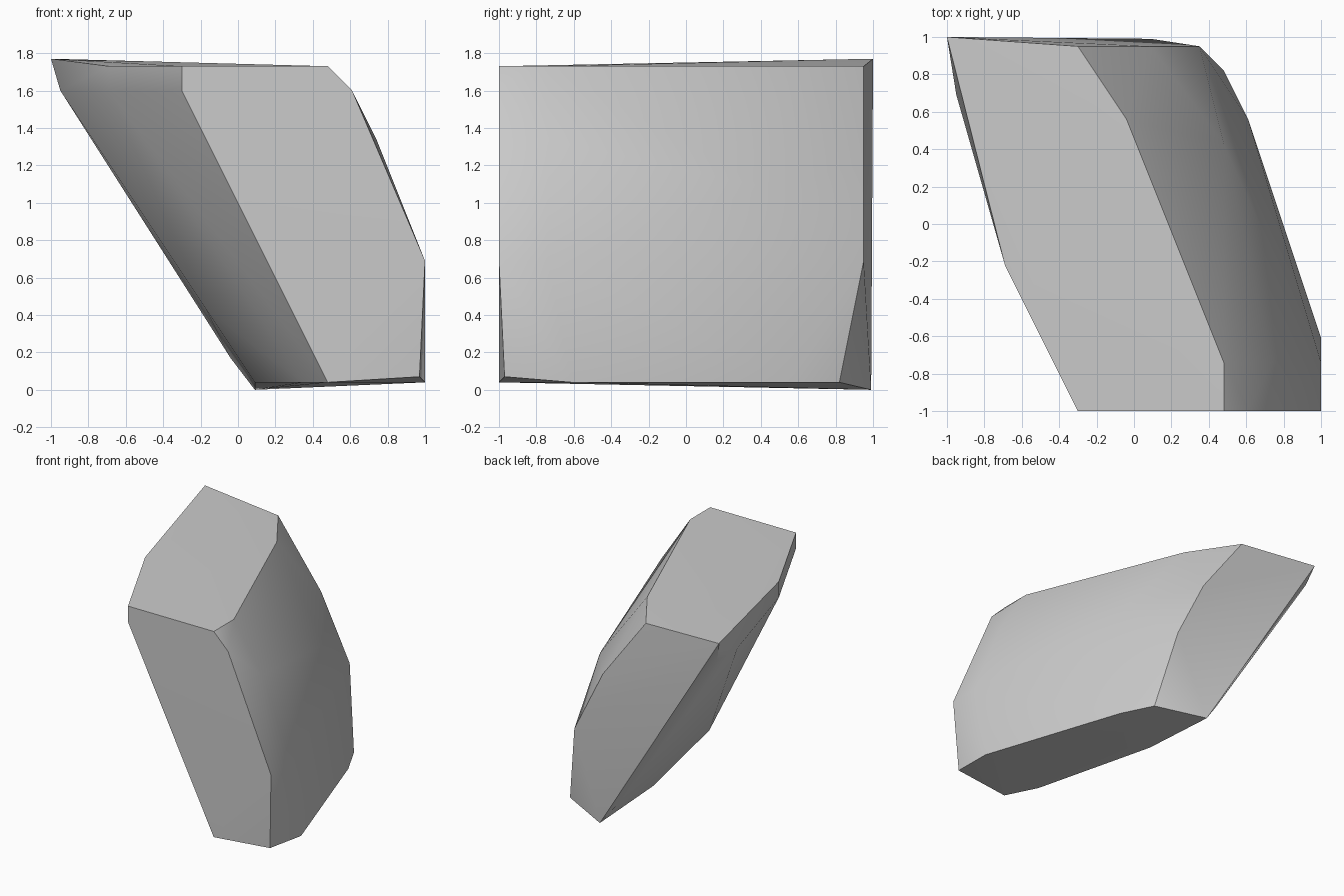
import bpy
import bmesh
import math

# Remove the default cube
default_cube = bpy.data.objects.get("Cube")
if default_cube:
    bpy.data.objects.remove(default_cube, do_unlink=True)


def make_material(name, value):
    material = bpy.data.materials.new(name)
    material.use_nodes = True
    colour = (value, value, value, 1.0)
    material.diffuse_color = colour
    shader = material.node_tree.nodes["Principled BSDF"]
    shader.inputs["Base Color"].default_value = colour
    shader.inputs["Roughness"].default_value = 0.8
    return material


def hull_from_sections(name, sections, material):
    """Wrap a convex skin around corner points grouped by height."""
    bm = bmesh.new()
    for height, corners in sections:
        for x, y in corners:
            bm.verts.new((x, y, height))
    hull = bmesh.ops.convex_hull(bm, input=bm.verts[:], use_existing_faces=False)
    unused = {g for g in hull["geom_interior"] + hull["geom_unused"]
              if isinstance(g, bmesh.types.BMVert) and g.is_valid}
    bmesh.ops.delete(bm, geom=list(unused), context="VERTS")
    # Join the flat facets back into whole faces
    bmesh.ops.dissolve_limit(bm, angle_limit=math.radians(1),
                             verts=bm.verts[:], edges=bm.edges[:])
    bmesh.ops.recalc_face_normals(bm, faces=bm.faces[:])
    mesh = bpy.data.meshes.new(name)
    bm.to_mesh(mesh)
    bm.free()
    mesh.materials.append(material)
    obj = bpy.data.objects.new(name, mesh)
    bpy.context.collection.objects.link(obj)
    return obj


# Leaning stone block, described from its base up to its top
base = [(.48, -1), (1, -.61), (.61, .56), (.48, .82), (.09, .3), (.35, -.74)]
top = [(.48, -1), (.48, -.74), (-.04, .56), (-.3, .95), (-.69, -.22), (-.3, -1)]
shoulder = [(.61, -1), (-.3, -1), (-.69, -.22), (-.95, .69), (-.95, .95)]
sections = [
    (0, [(.09, .99)]),          # lowest tip
    (.04, base),
    (.07, [(.97, -.97)]),       # front base corner
    (.17, [(-.04, .95)]),
    (.43, [(-.17, -.06)]),      # underside bulge
    (.69, [(1, -1), (1, -.74), (.35, .95)]),
    (1.08, [(.48, .43)]),       # side bulge
    (1.21, [(.09, .95)]),
    (1.34, [(.74, -.74)]),
    (1.6, shoulder),
    (1.73, top),
    (1.77, [(-1, 1)]),          # highest tip
]
stone = hull_from_sections("stone_block", sections, make_material("stone grey", .6))

# Smooth the rounded sides and keep the broad faces crisp
bpy.ops.object.select_all(action="DESELECT")
stone.select_set(True)
bpy.context.view_layer.objects.active = stone
bpy.ops.object.shade_smooth_by_angle(angle=math.radians(30))
